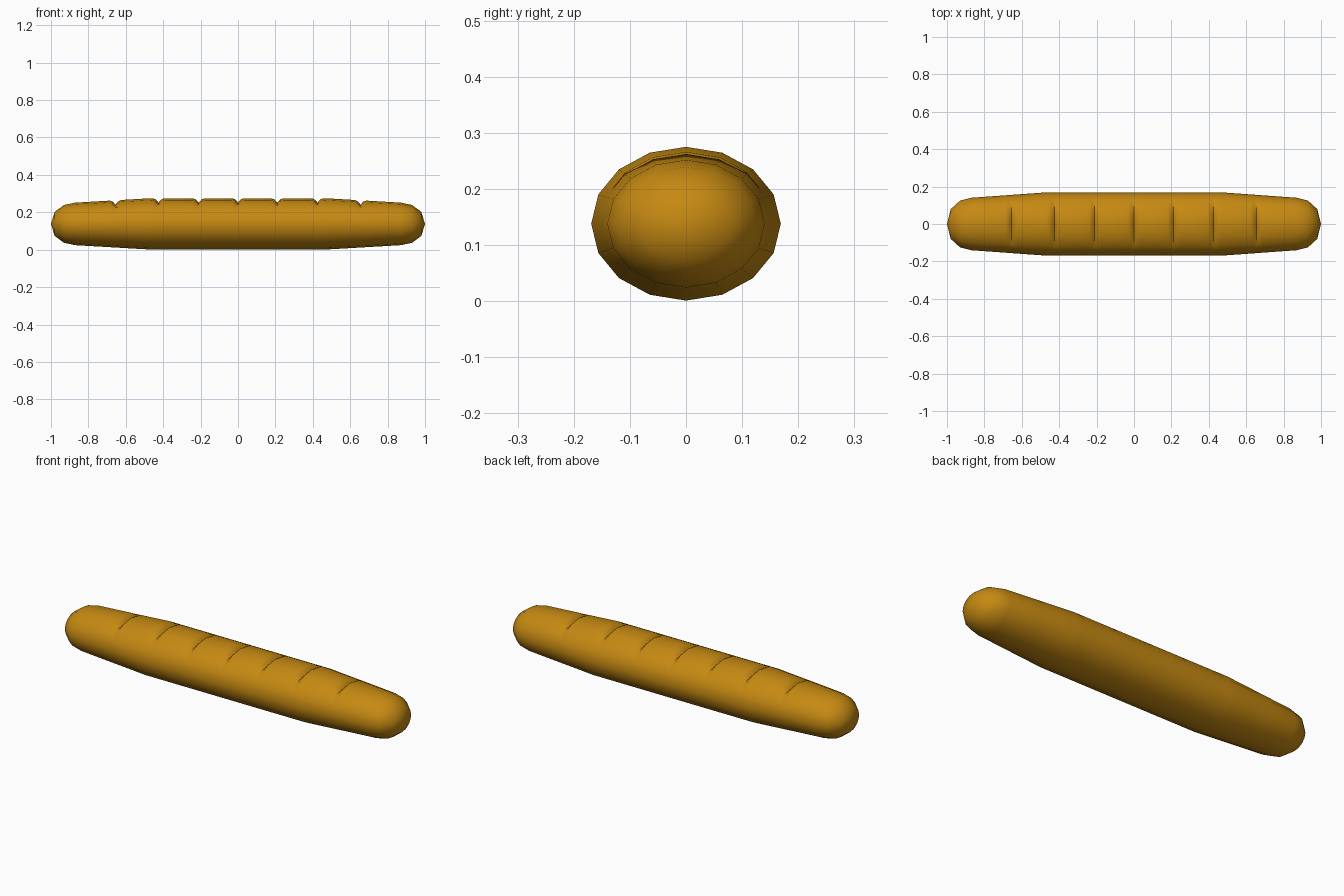
import bpy
import bmesh
import math

cube = bpy.data.objects.get("Cube")
if cube:
    bpy.data.objects.remove(cube, do_unlink=True)

SIDES = 16
HALF_WIDTH, HALF_HEIGHT, CENTRE_Z = 0.169, 0.137, 0.138

# Half profile of the loaf: distance from the middle, relative radius
PROFILE = [(0, 1), (0.47, 1), (0.87, 0.83), (0.93, 0.74), (0.98, 0.47)]
GROOVES = [-0.655, -0.425, -0.21, 0, 0.21, 0.425, 0.655]
# Cross-section of a groove: offset along the loaf, depth
CUT = [(-0.032, 0), (-0.015, 0.006), (0, 0.023), (0.015, 0.006), (0.032, 0)]


def radius(x):
    x = abs(x)
    for (x0, r0), (x1, r1) in zip(PROFILE, PROFILE[1:]):
        if x <= x1:
            return r0 + (r1 - r0) * (x - x0) / (x1 - x0)
    return PROFILE[-1][1]


def add_ring(bm, x, depth):
    ring = []
    for i in range(SIDES):
        a = math.tau * i / SIDES
        r = radius(x)
        # Grooves press in only the crown of the loaf
        dip = depth if math.sin(a) > 0.9 else 0
        ring.append(bm.verts.new((x, HALF_WIDTH * r * math.cos(a),
                                  CENTRE_Z + HALF_HEIGHT * r * math.sin(a) - dip)))
    return ring


# Stations along the loaf: body rings plus the rings of every groove
stations = [(side * x, 0) for x, _ in PROFILE[1:] for side in (-1, 1)]
stations += [(g + offset, depth) for g in GROOVES for offset, depth in CUT]
stations.sort()

# Loaf skin
bm = bmesh.new()
rings = [add_ring(bm, x, depth) for x, depth in stations]
for a, b in zip(rings, rings[1:]):
    for i in range(SIDES):
        j = (i + 1) % SIDES
        bm.faces.new((a[i], a[j], b[j], b[i]))

# Rounded ends close to a point
for ring, x in ((rings[0], -1), (rings[-1], 1)):
    tip = bm.verts.new((x, 0, CENTRE_Z))
    for i in range(SIDES):
        bm.faces.new((ring[i], ring[(i + 1) % SIDES], tip))
bmesh.ops.recalc_face_normals(bm, faces=bm.faces)

mesh = bpy.data.meshes.new("bread_loaf")
bm.to_mesh(mesh)
bm.free()
loaf = bpy.data.objects.new("bread_loaf", mesh)
bpy.context.collection.objects.link(loaf)

# Crust colour
crust = bpy.data.materials.new("golden_crust")
crust.use_nodes = True
colour = (0.56, 0.25, 0.006, 1)
crust.diffuse_color = colour
crust.node_tree.nodes["Principled BSDF"].inputs["Base Color"].default_value = colour
mesh.materials.append(crust)

# Smooth crust with crisp groove bottoms
bpy.ops.object.select_all(action="DESELECT")
loaf.select_set(True)
bpy.context.view_layer.objects.active = loaf
bpy.ops.object.shade_smooth_by_angle(angle=math.radians(50))
